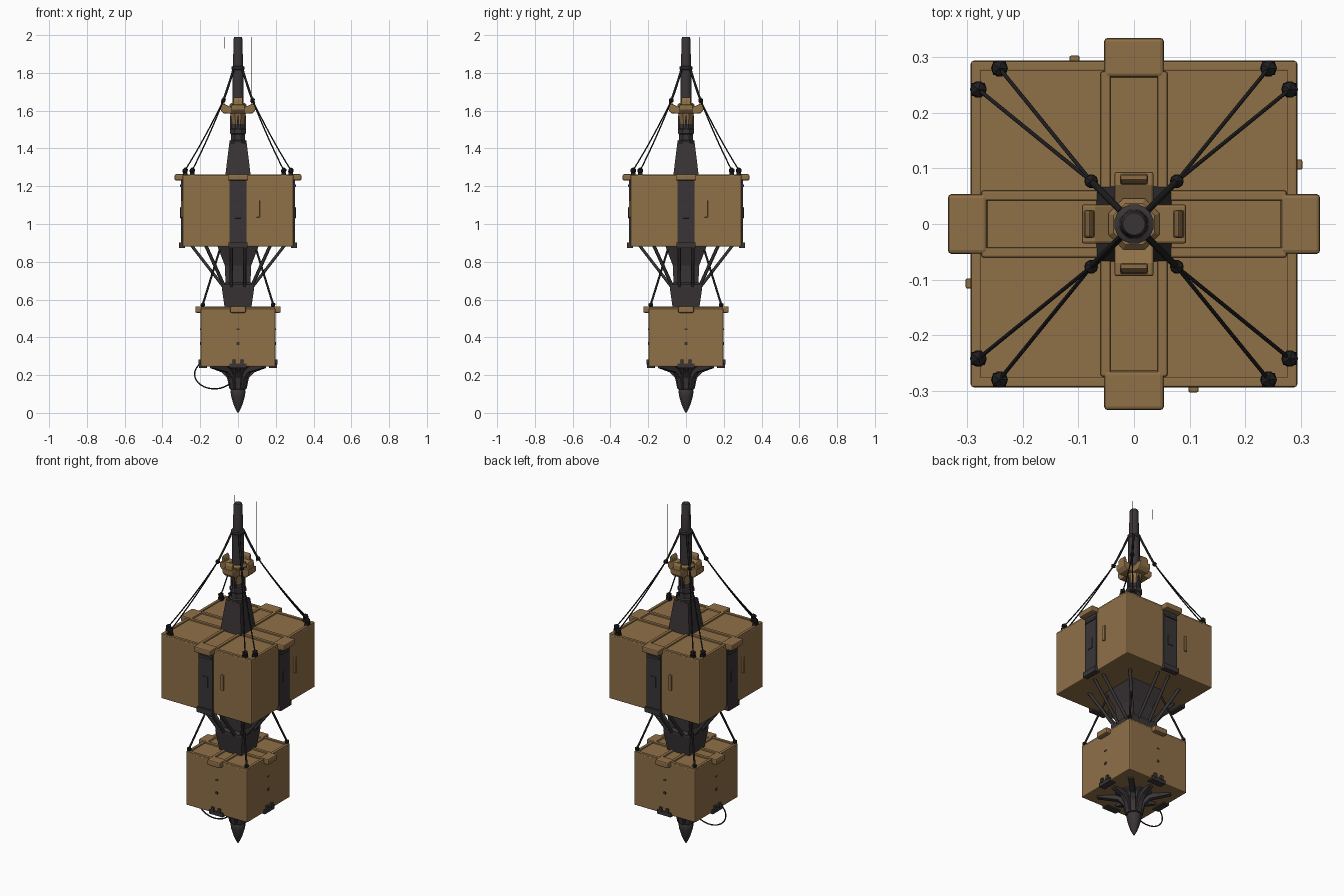
import bpy, bmesh, math
from mathutils import Matrix, Vector

if "Cube" in bpy.data.objects:
    bpy.data.objects.remove(bpy.data.objects["Cube"])


def material(name, rgb):
    m = bpy.data.materials.new(name)
    m.diffuse_color = (*rgb, 1)
    m.use_nodes = True
    m.node_tree.nodes["Principled BSDF"].inputs["Base Color"].default_value = m.diffuse_color
    return m


BROWN = material("tan_panel", (0.275, 0.162, 0.064))
DARK = material("dark_metal", (0.042, 0.035, 0.037))
CABLE = material("black_cable", (0.014, 0.013, 0.014))


def finish(name, bm, mat, bevel=0, smooth=False):
    bmesh.ops.recalc_face_normals(bm, faces=bm.faces)
    me = bpy.data.meshes.new(name)
    bm.to_mesh(me)
    bm.free()
    me.materials.append(mat)
    ob = bpy.data.objects.new(name, me)
    bpy.context.collection.objects.link(ob)
    if bevel:
        mod = ob.modifiers.new("bevel", 'BEVEL')
        mod.width = bevel
        mod.segments = 2
        mod.limit_method = 'ANGLE'
    if smooth:
        bpy.context.view_layer.objects.active = ob
        ob.select_set(True)
        bpy.ops.object.shade_smooth_by_angle(angle=math.radians(40))
        ob.select_set(False)
    return ob


def add_box(bm, lo, hi, rot=0.0):
    c = (Vector(lo) + Vector(hi)) / 2
    s = Vector(hi) - Vector(lo)
    mtx = Matrix.Rotation(rot, 4, 'Z') @ Matrix.Translation(c) @ Matrix.Diagonal((*s, 1))
    bmesh.ops.create_cube(bm, size=1, matrix=mtx)


def four_boxes(name, mat, boxes, bevel=0):
    """Boxes placed on the +x side and repeated on all four sides."""
    bm = bmesh.new()
    for k in range(4):
        for lo, hi in boxes:
            add_box(bm, lo, hi, k * math.pi / 2)
    return finish(name, bm, mat, bevel)


def loft(name, mat, profile, sides, smooth=False, bevel=0):
    """Stack of rings from (radius, z); four sides use half width as radius."""
    bm = bmesh.new()
    f = 1 / math.cos(math.pi / sides) if sides == 4 else 1
    rings = []
    for r, z in profile:
        rings.append([bm.verts.new((r * f * math.cos((i + .5) * math.tau / sides),
                                    r * f * math.sin((i + .5) * math.tau / sides), z))
                      for i in range(sides)])
    for a, b in zip(rings, rings[1:]):
        for i in range(sides):
            j = (i + 1) % sides
            bm.faces.new((a[i], a[j], b[j], b[i]))
    bm.faces.new(rings[0])
    bm.faces.new(rings[-1])
    return finish(name, bm, mat, bevel, smooth)


def prism(bm, outline, width, rot):
    """Outline in the radial plane (r, z), extruded sideways by width."""
    m = Matrix.Rotation(rot, 4, 'Z')
    a, b = [[bm.verts.new(m @ Vector((r, s * width / 2, z))) for r, z in outline] for s in (-1, 1)]
    n = len(outline)
    bm.faces.new(a)
    bm.faces.new(b[::-1])
    for i in range(n):
        bm.faces.new((a[i], a[(i + 1) % n], b[(i + 1) % n], b[i]))


def cables(name, paths, radius, mat=CABLE, res=2):
    cu = bpy.data.curves.new(name, 'CURVE')
    cu.dimensions = '3D'
    cu.bevel_depth = radius
    cu.bevel_resolution = res
    cu.use_fill_caps = True
    for pts in paths:
        sp = cu.splines.new('POLY')
        sp.points.add(len(pts) - 1)
        for p, co in zip(sp.points, pts):
            p.co = (*co, 1)
    cu.materials.append(mat)
    ob = bpy.data.objects.new(name, cu)
    bpy.context.collection.objects.link(ob)


def sag(a, b, drop, n=8):
    a, b = Vector(a), Vector(b)
    return [a.lerp(b, i / n) - Vector((0, 0, 4 * drop * (i / n) * (1 - i / n))) for i in range(n + 1)]


CORNERS = [(1, 1), (-1, 1), (-1, -1), (1, -1)]


def crate(prefix, half, z0, z1, cap_reach, cap_w, core):
    """Square container with top lid, edge caps and raised top bands."""
    bm = bmesh.new()
    add_box(bm, (-half, -half, z0), (half, half, z1 - .008))
    finish(prefix + "_crate", bm, BROWN, .006)
    four_boxes(prefix + "_edge_caps", BROWN,
               [((half - .03, -cap_w, z1 - .032), (cap_reach, cap_w, z1 + .002))], .007)
    four_boxes(prefix + "_top_bands", BROWN,
               [((core, -cap_w - .006, z1 - .012), (half - .02, -cap_w + .012, z1)),
                ((core, cap_w - .012, z1 - .012), (half - .02, cap_w + .006, z1))], .003)
    four_boxes(prefix + "_lid_lip", BROWN,
               [((half - .018, -half + .002, z1 - .012), (half - .001, half - .002, z1 - .002))], .002)


crate("upper", .294, .88, 1.262, .335, .054, .06)
crate("lower", .198, .245, .562, .226, .042, .06)

# Dark straps, buckles and feet on the upper container
four_boxes("upper_straps", DARK, [((.287, -.046, .88), (.302, .046, 1.232))], .003)
four_boxes("strap_buckles", DARK, [((.30, -.018, 1.03), (.306, .018, 1.09)),
                                   ((.30, -.04, 1.195), (.308, .04, 1.21)),
                                   ((.28, -.05, .872), (.312, .05, .903))], .002)
four_boxes("side_handles", BROWN, [((.29, .098, 1.035), (.303, .116, 1.125))], .003)
# Bottom clamps and small latches on the lower container
four_boxes("lower_clamps", DARK, [((.165, -.045, .238), (.206, .045, .262)),
                                  ((.19, -.03, .255), (.21, -.012, .282)),
                                  ((.19, .012, .255), (.21, .03, .282))], .002)
four_boxes("lower_latches", DARK, [((.196, -.008, .36), (.2, .008, .375)),
                                   ((.196, -.008, .44), (.2, .008, .448))])

# Central columns
loft("neck_column", DARK, [(.07, .55), (.086, .665), (.086, .68), (.066, .69), (.07, .78), (.11, .885)], 4)
loft("upper_column", DARK, [(.068, 1.25), (.046, 1.43)], 4)
loft("column_collars", DARK, [(.049, 1.425), (.049, 1.44), (.04, 1.445), (.04, 1.475), (.045, 1.48),
                              (.045, 1.5), (.036, 1.505), (.036, 1.53)], 8)
loft("mast", DARK, [(.031, 1.52), (.031, 1.815), (.036, 1.82), (.036, 1.832), (.027, 1.836),
                    (.024, 1.98), (.02, 1.99)], 16, True)

# Bracket head with four arms
loft("bracket_base", BROWN, [(.028, 1.505), (.046, 1.59), (.05, 1.60), (.05, 1.63), (.04, 1.64)], 8)
bm = bmesh.new()
for k in range(4):
    rot = k * math.pi / 2
    prism(bm, [(.028, 1.585), (.075, 1.585), (.094, 1.605), (.094, 1.632), (.07, 1.634), (.028, 1.615)], .07, rot)
    prism(bm, [(.07, 1.61), (.092, 1.61), (.088, 1.655), (.08, 1.672), (.072, 1.655)], .05, rot)
finish("bracket_arms", bm, BROWN, .004)
four_boxes("bracket_ribs", DARK, [((.03, -.006, 1.5), (.043, .006, 1.575))])

# Pointed bottom with flared fins
loft("tip", DARK, [(.002, 0), (.014, .02), (.026, .05), (.036, .085), (.041, .115), (.036, .125)], 16, True)
loft("tip_socket", DARK, [(.036, .115), (.044, .16), (.052, .2), (.075, .23), (.11, .247)], 8)
bm = bmesh.new()
for k in range(8):
    reach = .142 if k % 2 == 0 else .195
    prism(bm, [(.02, .125), (.045, .125), (.058, .185), (.085, .214), (reach, .236), (reach, .25), (.02, .25)],
          .028, k * math.pi / 4)
finish("flared_fins", bm, DARK, .002)

# Struts below the upper container
struts = [[(sx * .07, sy * .07, .665), (sx * .17, sy * .17, .885)] for sx, sy in CORNERS]
for k in range(4):
    m = Matrix.Rotation(k * math.pi / 2, 3, 'Z')
    struts += [[m @ Vector((.075, s * .035, .665)), m @ Vector((.245, s * .035, .885))] for s in (-1, 1)]
cables("diagonal_struts", struts, .009, DARK, 1)

# Cables and their anchors
stays, heads, low = [], [], []
bm = bmesh.new()
for sx, sy in CORNERS:
    top = (sx * .077, sy * .077, 1.655)
    for a, b in ((.28, .242), (.242, .28)):
        stays.append(sag((sx * a, sy * b, 1.285), top, .012))
        add_box(bm, (sx * a - .012, sy * b - .012, 1.25), (sx * a + .012, sy * b + .012, 1.272))
        bmesh.ops.create_icosphere(bm, subdivisions=1, radius=.017,
                                   matrix=Matrix.Translation((sx * a, sy * b, 1.283)))
    heads.append(sag(top, (sx * .022, sy * .022, 1.825), .004))
    bmesh.ops.create_icosphere(bm, subdivisions=1, radius=.014, matrix=Matrix.Translation(top))
    low.append([(sx * .186, sy * .186, .575), (sx * .09, sy * .09, .885)])
    bmesh.ops.create_icosphere(bm, subdivisions=1, radius=.014,
                               matrix=Matrix.Translation((sx * .186, sy * .186, .572)))
finish("cable_anchors", bm, CABLE)
cables("upper_stays", stays, .0035)
cables("mast_stays", heads, .006)
cables("lower_stays", low, .0055)
cables("antennas", [[(.07, .07, 1.64), (.07, .07, 1.99)], [(-.07, .07, 1.93), (-.07, .07, 1.99)]], .0012, res=0)

# Loose loop of wire beside the tip
loop = [(-.125 + .105 * math.cos(a), -.04, .205 + .078 * math.sin(a))
        for a in [math.radians(120 + i * 12) for i in range(17)]]
cables("loose_wire", [loop + [(-.03, -.02, .16)]], .0035)
